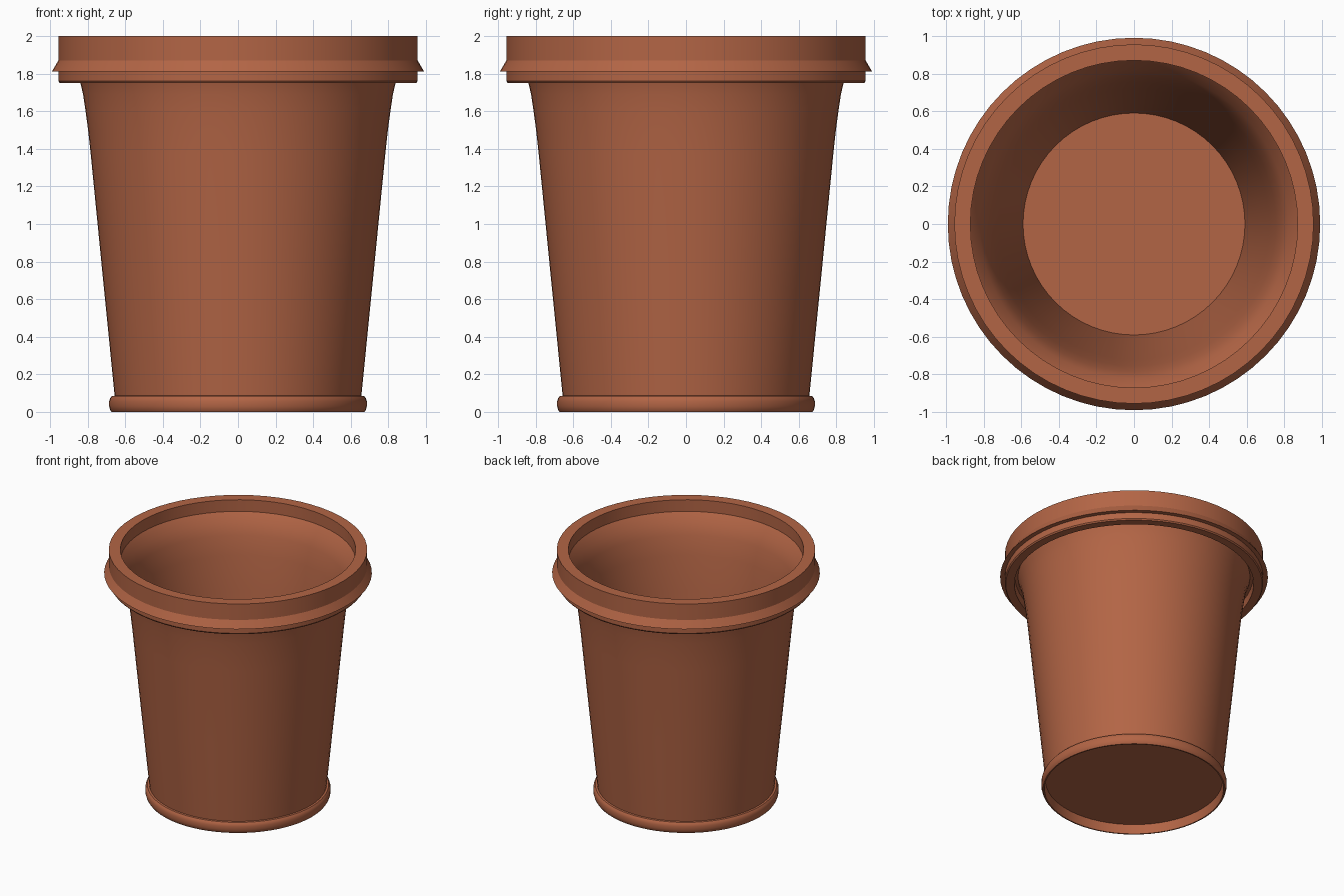
import bpy, bmesh, math

if "Cube" in bpy.data.objects:
    bpy.data.objects.remove(bpy.data.objects["Cube"])

SEGMENTS = 64

clay = bpy.data.materials.new("terracotta")
clay.diffuse_color = (0.45, 0.13, 0.06, 1)
clay.use_nodes = True
clay.node_tree.nodes["Principled BSDF"].inputs["Base Color"].default_value = clay.diffuse_color


def lathe(name, profile):
    """Spin (radius, z) points about z; radius 0 becomes a single pole."""
    bm = bmesh.new()
    rings = []
    for r, z in profile:
        if r == 0:
            rings.append([bm.verts.new((0, 0, z))])
        else:
            rings.append([bm.verts.new((r * math.cos(2 * math.pi * i / SEGMENTS),
                                        r * math.sin(2 * math.pi * i / SEGMENTS), z))
                          for i in range(SEGMENTS)])
    for a, b in zip(rings, rings[1:]):
        for i in range(SEGMENTS):
            j = (i + 1) % SEGMENTS
            if len(a) == 1:
                bm.faces.new((a[0], b[j], b[i]))
            elif len(b) == 1:
                bm.faces.new((a[i], a[j], b[0]))
            else:
                bm.faces.new((a[i], a[j], b[j], b[i]))
    bmesh.ops.recalc_face_normals(bm, faces=bm.faces)
    mesh = bpy.data.meshes.new(name)
    bm.to_mesh(mesh)
    bm.free()
    mesh.materials.append(clay)
    obj = bpy.data.objects.new(name, mesh)
    bpy.context.collection.objects.link(obj)
    bpy.ops.object.select_all(action='DESELECT')
    obj.select_set(True)
    bpy.context.view_layer.objects.active = obj
    bpy.ops.object.shade_smooth_by_angle(angle=math.radians(28))
    return obj


# recessed underside and rounded foot ring
foot = [(0, 0.075), (0.655, 0.075), (0.662, 0.0), (0.672, 0.0), (0.680, 0.012),
        (0.685, 0.03), (0.685, 0.058), (0.680, 0.074), (0.671, 0.085), (0.656, 0.087)]
# tapered wall flaring under the rim
wall = [(0.722, 0.75), (0.783, 1.37), (0.797, 1.50), (0.812, 1.61),
        (0.824, 1.69), (0.838, 1.75), (0.858, 1.81)]
# rim with hollow underside, bevelled flange and flat top
rim = [(0.88, 1.81), (0.885, 1.75), (0.948, 1.75), (0.955, 1.76), (0.955, 1.81),
       (0.99, 1.81), (0.955, 1.87), (0.955, 2.0), (0.87, 2.0)]
# inside: straight collar, flare, tapered wall and floor
inside = [(0.87, 1.905), (0.82, 1.84), (0.785, 1.75), (0.755, 1.60),
          (0.72, 1.33), (0.59, 0.12), (0, 0.12)]

lathe("flower_pot", foot + wall + rim + inside)
